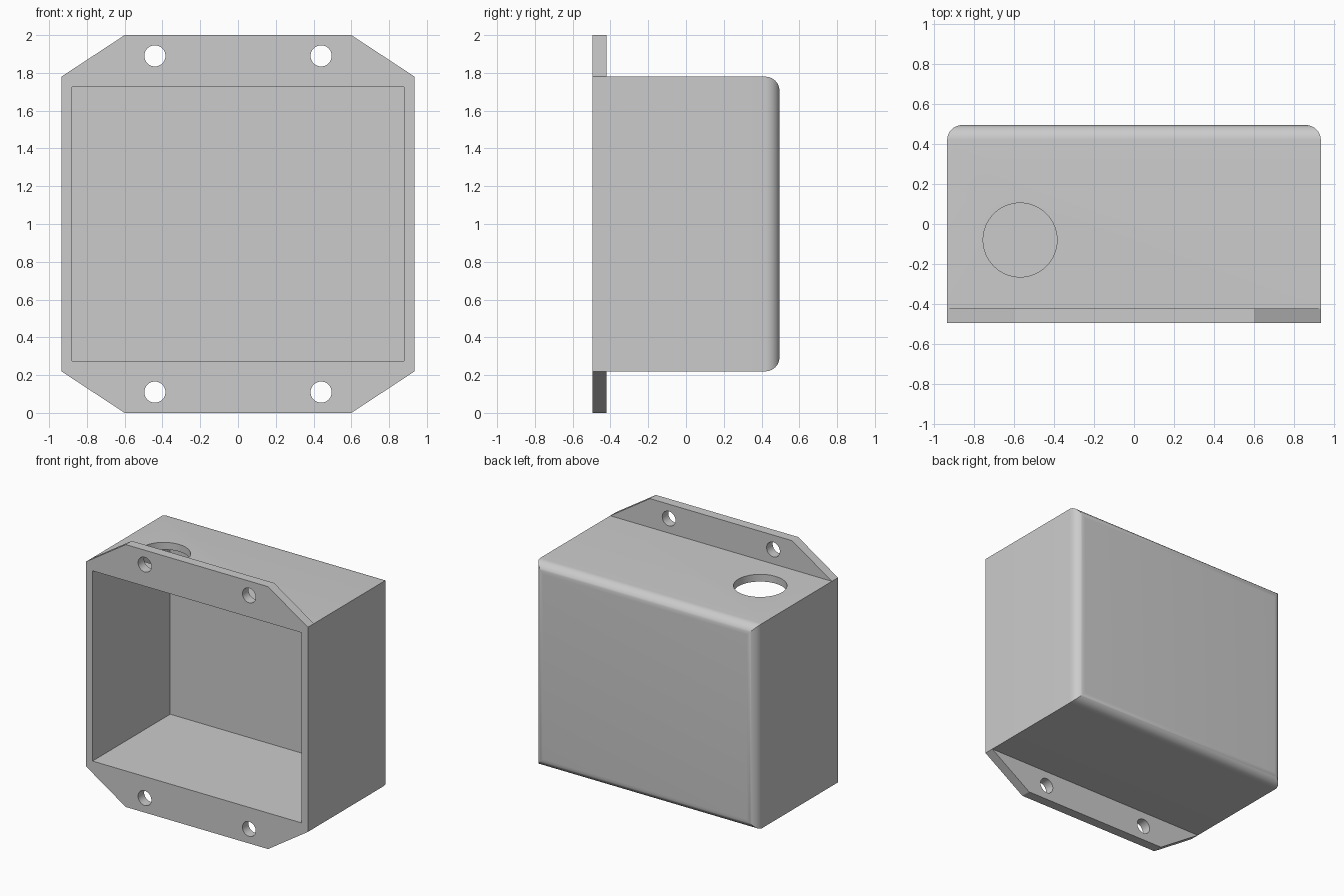
import bpy, bmesh, math
from mathutils import Matrix, Vector

if "Cube" in bpy.data.objects:
    bpy.data.objects.remove(bpy.data.objects["Cube"], do_unlink=True)

HALF_W, FRONT, BACK = 0.935, -0.495, 0.495
LOW, HIGH, TOP = 0.22, 1.78, 2.0
WALL, FLANGE_Y, EAR_HALF, ROUND = 0.055, -0.422, 0.6, 0.075

grey = bpy.data.materials.new("plain_grey")
grey.use_nodes = True
colour = (0.6, 0.6, 0.6, 1)
grey.diffuse_color = colour
grey.node_tree.nodes["Principled BSDF"].inputs["Base Color"].default_value = colour


def add_box(bm, low, high):
    low, high = Vector(low), Vector(high)
    mat = Matrix.Translation((low + high) / 2) @ Matrix.Diagonal((*(high - low), 1))
    bmesh.ops.create_cube(bm, size=1, matrix=mat)


def make_object(name, bm):
    bmesh.ops.recalc_face_normals(bm, faces=bm.faces[:])
    mesh = bpy.data.meshes.new(name)
    bm.to_mesh(mesh)
    bm.free()
    mesh.materials.append(grey)
    obj = bpy.data.objects.new(name, mesh)
    bpy.context.collection.objects.link(obj)
    return obj


# Solid housing, split near the front so the ears can grow from it
bm = bmesh.new()
add_box(bm, (-HALF_W, FRONT, LOW), (HALF_W, BACK, HIGH))
bmesh.ops.bisect_plane(bm, geom=bm.verts[:] + bm.edges[:] + bm.faces[:],
                       plane_co=(0, FLANGE_Y, 0), plane_no=(0, 1, 0))

# Tapered mounting ears above and below
strips = [f for f in bm.faces
          if abs(f.normal.z) > 0.9 and f.calc_center_median().y < FLANGE_Y]
ears = bmesh.ops.extrude_discrete_faces(bm, faces=strips)["faces"]
for ear in ears:
    end_z = TOP if ear.calc_center_median().z > 1 else 0
    for v in ear.verts:
        v.co.z = end_z
        v.co.x *= EAR_HALF / HALF_W

# Rounded back rim
rim = [e for e in bm.edges if all(v.co.y > BACK - 0.001 for v in e.verts)]
bmesh.ops.bevel(bm, geom=rim, offset=ROUND, segments=10, profile=0.5, affect='EDGES')
bmesh.ops.dissolve_limit(bm, angle_limit=0.001, verts=bm.verts[:], edges=bm.edges[:])
housing = make_object("housing", bm)

# Cutter: open cavity
cutters = []
bm = bmesh.new()
add_box(bm, (-HALF_W + WALL, FRONT - 0.2, LOW + WALL),
        (HALF_W - WALL, BACK - WALL, HIGH - WALL))
cutters.append(make_object("cavity_cutter", bm))


def hole_cutter(name, centre, radius, depth, turn, sides):
    bm = bmesh.new()
    mat = Matrix.Translation(centre) @ Matrix.Rotation(turn, 4, 'X')
    bmesh.ops.create_cone(bm, cap_ends=True, segments=sides, radius1=radius,
                          radius2=radius, depth=depth, matrix=mat)
    cutters.append(make_object(name, bm))


# Cutters: four screw holes and the cable entry in the roof
for x in (-0.44, 0.44):
    for z in (0.11, TOP - 0.11):
        hole_cutter("screw_hole_cutter", (x, FRONT, z), 0.056, 0.4, math.pi / 2, 32)
hole_cutter("cable_hole_cutter", (-0.57, -0.08, HIGH), 0.185, 0.3, 0, 64)

bpy.ops.object.select_all(action='DESELECT')
bpy.context.view_layer.objects.active = housing
housing.select_set(True)
for cutter in cutters:
    cut = housing.modifiers.new("cut", 'BOOLEAN')
    cut.operation = 'DIFFERENCE'
    cut.solver = 'EXACT'
    cut.object = cutter
    bpy.ops.object.modifier_apply(modifier=cut.name)
for cutter in cutters:
    bpy.data.objects.remove(cutter, do_unlink=True)

bpy.ops.object.shade_smooth_by_angle(angle=math.radians(30))
